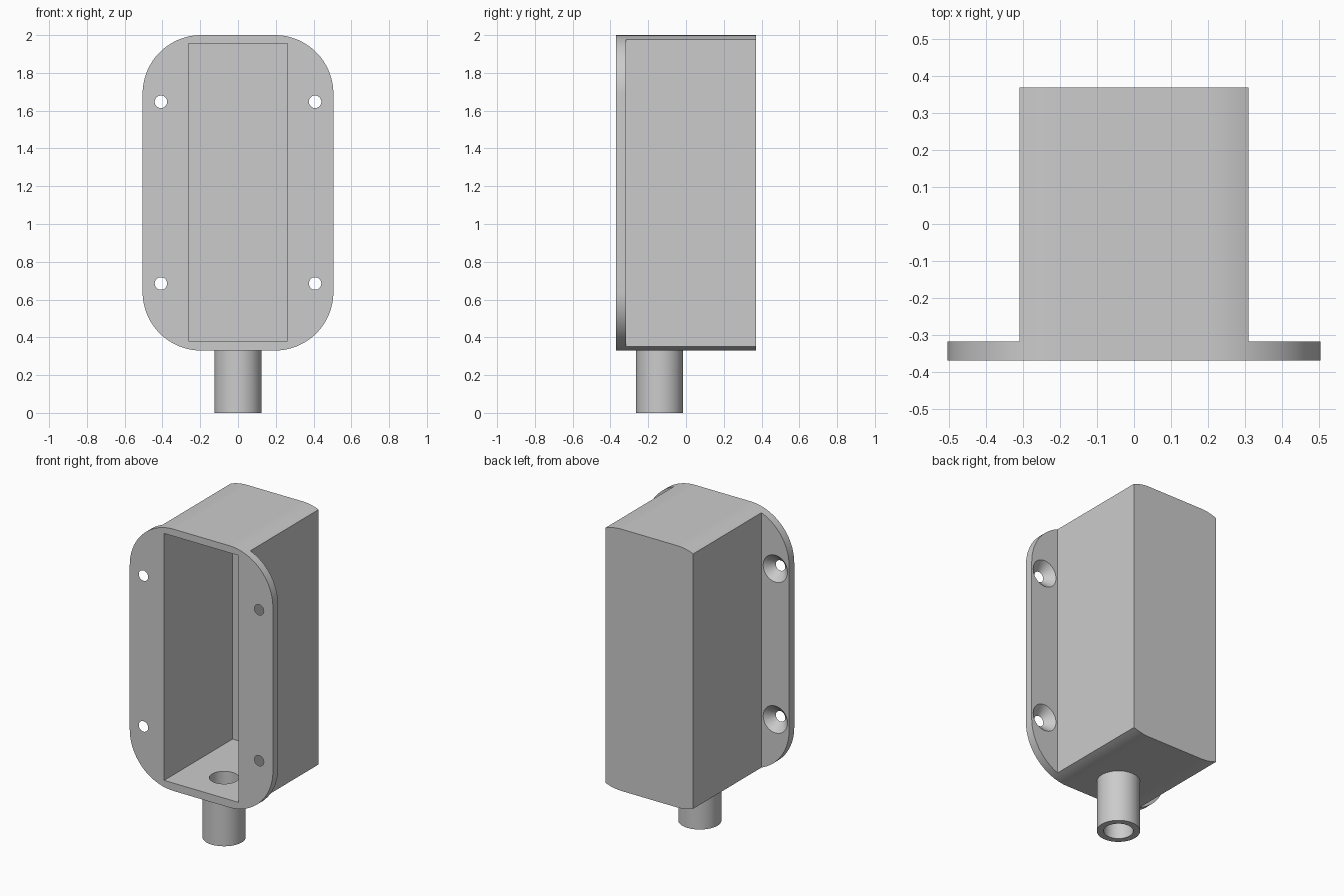
import bpy, bmesh
from math import sin, cos, acos, pi
from mathutils import Matrix

cube = bpy.data.objects.get("Cube")
if cube:
    bpy.data.objects.remove(cube, do_unlink=True)

FRONT, FLANGE_BACK, BACK = -0.37, -0.318, 0.37
HALF_W, BODY_W, MID_Z, HALF_H, RADIUS = 0.505, 0.31, 1.165, 0.835, 0.31
TUBE_Y = -0.14

grey = bpy.data.materials.new("plain grey")
grey.use_nodes = True
grey.diffuse_color = (0.6, 0.6, 0.6, 1)
grey.node_tree.nodes["Principled BSDF"].inputs["Base Color"].default_value = grey.diffuse_color


def add_object(name, bm):
    bmesh.ops.recalc_face_normals(bm, faces=bm.faces)
    mesh = bpy.data.meshes.new(name)
    bm.to_mesh(mesh)
    bm.free()
    mesh.materials.append(grey)
    obj = bpy.data.objects.new(name, mesh)
    bpy.context.collection.objects.link(obj)
    return obj


def cone(name, r1, r2, depth, matrix, segments=64):
    bm = bmesh.new()
    bmesh.ops.create_cone(bm, cap_ends=True, segments=segments, radius1=r1,
                          radius2=r2, depth=depth, matrix=matrix)
    return add_object(name, bm)


def upright(name, radius, low, high):
    return cone(name, radius, radius, high - low,
                Matrix.Translation((0, TUBE_Y, (low + high) / 2)))


def combine(target, tool, operation):
    tool.hide_render = True
    mod = target.modifiers.new(tool.name, "BOOLEAN")
    mod.object, mod.operation, mod.solver = tool, operation, "EXACT"
    bpy.context.view_layer.objects.active = target
    bpy.ops.object.modifier_apply(modifier=mod.name)
    bpy.data.objects.remove(tool, do_unlink=True)


# Rounded flange outline, split where the narrower box meets it
def arc(start, end, steps):
    angles = [start + (end - start) * i / steps for i in range(steps + 1)]
    return [(HALF_W - RADIUS + RADIUS * cos(a), HALF_H - RADIUS + RADIUS * sin(a))
            for a in angles]


split = acos((BODY_W - HALF_W + RADIUS) / RADIUS)
ear, shoulder = arc(0, split, 20), arc(split, pi / 2, 8)
ear_loop = ear + [(x, -z) for x, z in reversed(ear)]
half = shoulder + [(-x, z) for x, z in reversed(shoulder)]
middle_loop = half + [(x, -z) for x, z in reversed(half)]

bm = bmesh.new()
for loop in (ear_loop, middle_loop, [(-x, z) for x, z in ear_loop]):
    bm.faces.new([bm.verts.new((x, FRONT, MID_Z + z)) for x, z in loop])
bmesh.ops.remove_doubles(bm, verts=bm.verts, dist=1e-5)


def extrude_back(faces, depth):
    geom = bmesh.ops.extrude_face_region(bm, geom=faces)["geom"]
    verts = [g for g in geom if isinstance(g, bmesh.types.BMVert)]
    bmesh.ops.translate(bm, verts=verts, vec=(0, depth, 0))
    return [g for g in geom if isinstance(g, bmesh.types.BMFace)]


# Flange plate, then the box grown from its middle
caps = extrude_back(list(bm.faces), FLANGE_BACK - FRONT)
extrude_back([f for f in caps if abs(f.calc_center_median().x) < 0.01], BACK - FLANGE_BACK)
housing = add_object("housing", bm)

# Cable tube
combine(housing, upright("tube", 0.125, 0, 0.355), "UNION")

# Open cavity at the front
bm = bmesh.new()
bmesh.ops.create_cube(bm, size=1, matrix=Matrix.Translation((0, -0.04, 1.1675))
                      @ Matrix.Diagonal((0.524, 0.72, 1.575, 1)))
combine(housing, add_object("cavity_cutter", bm), "DIFFERENCE")

# Bore from the tube into the cavity
combine(housing, upright("bore_cutter", 0.086, -0.1, 0.6), "DIFFERENCE")

# Countersunk screw holes, wide at the back of the flange
for x in (-0.408, 0.408):
    for z in (0.685, 1.647):
        turn = Matrix.Rotation(pi / 2, 4, "X")
        sink = cone("countersink_cutter", 0.086, 0.033, FLANGE_BACK - FRONT,
                    Matrix.Translation((x, (FRONT + FLANGE_BACK) / 2, z)) @ turn, 40)
        # Lengthen the cone past both faces along its own slope
        for v in sink.data.vertices:
            grow = 0.002
            wide = v.co.y > (FRONT + FLANGE_BACK) / 2
            old = 0.086 if wide else 0.033
            scale = (old + (grow if wide else -grow)) / old
            v.co.x = x + (v.co.x - x) * scale
            v.co.z = z + (v.co.z - z) * scale
            v.co.y += grow if wide else -grow
        combine(housing, sink, "DIFFERENCE")

bpy.ops.object.select_all(action="DESELECT")
housing.select_set(True)
bpy.context.view_layer.objects.active = housing
bpy.ops.object.shade_smooth_by_angle(angle=pi / 6)
